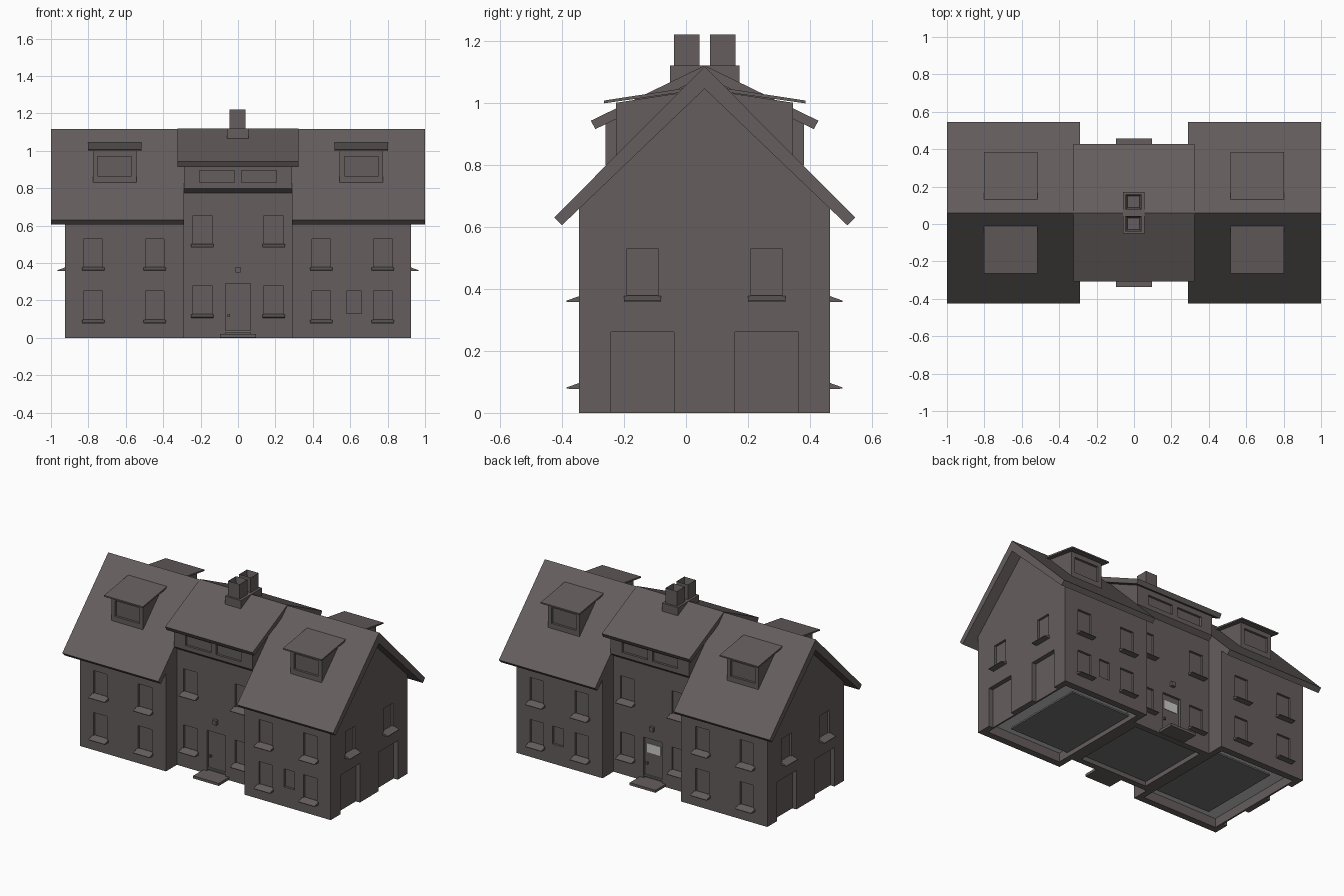
import bpy, bmesh, math
from mathutils import Matrix

if "Cube" in bpy.data.objects:
    bpy.data.objects.remove(bpy.data.objects["Cube"])

CY = 0.06  # ridge line of the house in y


def material(name, rgb):
    m = bpy.data.materials.new(name)
    m.diffuse_color = (*rgb, 1)
    m.use_nodes = True
    m.node_tree.nodes["Principled BSDF"].inputs["Base Color"].default_value = m.diffuse_color
    return m


BROWN = material("dark_brown", (0.13, 0.11, 0.11))
SLATE = material("floor_grey", (0.16, 0.16, 0.16))


# Local frame: u along the wall, d outward from the house centre, z up.
# Turn 0 = front, 1 = right, 2 = back, 3 = left.
def place(turn):
    return (Matrix.Translation((0, CY, 0)) @ Matrix.Rotation(turn * math.pi / 2, 4, 'Z'))


def prism(bm, profile, u0, u1, turn=0):
    """Extrude a (d, z) profile along u."""
    m = place(turn)
    ends = [[bm.verts.new(m @ Matrix.Translation((u, -d, z)).to_translation())
             for d, z in profile] for u in (u0, u1)]
    faces = [bm.faces.new(ends[0]), bm.faces.new(ends[1][::-1])]
    n = len(profile)
    for i in range(n):
        j = (i + 1) % n
        faces.append(bm.faces.new((ends[0][i], ends[1][i], ends[1][j], ends[0][j])))
    bmesh.ops.recalc_face_normals(bm, faces=faces)


def box(bm, u0, u1, d0, d1, z0, z1, turn=0):
    prism(bm, [(d0, z0), (d1, z0), (d1, z1), (d0, z1)], u0, u1, turn)


def finish(bm, name, mat=BROWN):
    me = bpy.data.meshes.new(name)
    bmesh.ops.recalc_face_normals(bm, faces=bm.faces[:])
    bm.to_mesh(me)
    bm.free()
    if mat:
        me.materials.append(mat)
    ob = bpy.data.objects.new(name, me)
    bpy.context.collection.objects.link(ob)
    return ob


def mirrored(half):
    """Full (d, z) outline from one half running down from the ridge."""
    return half + [(-d, z) for d, z in reversed(half) if d]


WING, MID, END, BAY = 0.405, 0.29, 0.926, 0.32

# Window list: turn, u, wall distance, bottom z
windows = []
for t in (0, 2):
    for s in (-1, 1):
        windows += [(t, s * u, WING, z) for u in (0.445, 0.775) for z in (0.095, 0.375)]
        windows += [(t, s * 0.19, MID, z) for z in (0.125, 0.5)]
for t in (1, 3):
    windows += [(t, s * 0.2, END, 0.375) for s in (-1, 1)]

# Recess cutter: windows, garage doors, entrance doors, bay and dormer lights
cut, sills = bmesh.new(), bmesh.new()
for t, u, d, z in windows:
    box(cut, u - 0.05, u + 0.05, d - 0.015, d + 0.02, z, z + 0.155, t)
    prism(sills, [(d - 0.005, z - 0.018), (d + 0.04, z - 0.017), (d + 0.04, z - 0.013),
                  (d - 0.005, z + 0.003)], u - 0.06, u + 0.06, t)
for t in (1, 3):
    for s in (-0.2, 0.2):
        box(cut, s - 0.102, s + 0.102, END - 0.03, END + 0.1, -0.1, 0.26, t)
for t in (0, 2):
    box(cut, -0.067, 0.067, MID - 0.015, MID + 0.02, 0.02, 0.29, t)
    e = 0.62 if t == 0 else -0.62
    box(cut, e - 0.04, e + 0.04, WING - 0.015, WING + 0.02, 0.13, 0.25, t)
    for s in (-1, 1):
        box(cut, s * 0.112 - 0.093, s * 0.112 + 0.093, BAY - 0.015, BAY + 0.02, 0.83, 0.895, t)
        box(cut, s * 0.66 - 0.09, s * 0.66 + 0.09, 0.27, 0.3, 0.865, 0.97, t)
# Hollow interiors, open at the bottom
for a, b, d in ((-0.885, -0.33, 0.36), (-0.25, 0.25, 0.25), (0.33, 0.885, 0.36)):
    box(cut, a, b, -d, d, -0.1, 0.6)
cutter = finish(cut, "recess_cutter", None)
cutter.hide_render = True
finish(sills, "window_sills")


def carve(ob):
    m = ob.modifiers.new("recesses", 'BOOLEAN')
    m.operation, m.solver, m.object = 'DIFFERENCE', 'EXACT', cutter
    bpy.context.view_layer.objects.active = ob
    bpy.ops.object.modifier_apply(modifier=m.name)


# Wing walls with gables, and their overhanging roofs
gable = mirrored([(0, 1.05), (WING, 0.662), (WING, 0)])
wing_roof = [(0, 1.117), (0.485, 0.63), (0.46, 0.605), (0, 1.045),
             (-0.46, 0.605), (-0.485, 0.63)]
for side, a, b, r in (("left", -END, -0.29, -1), ("right", 0.29, END, 1)):
    bm = bmesh.new()
    prism(bm, gable, a, b)
    carve(finish(bm, side + "_wing_walls"))
    bm = bmesh.new()
    prism(bm, wing_roof, 0.29 * r, r)
    finish(bm, side + "_wing_roof")

# Recessed middle section with a jutting upper window band
bm = bmesh.new()
prism(bm, mirrored([(0, 1.09), (BAY, 0.935), (BAY, 0.8), (MID, 0.775), (MID, 0)]), -0.29, 0.29)
carve(finish(bm, "middle_walls"))
bm = bmesh.new()
prism(bm, [(0, 1.12), (0.367, 0.942), (0.352, 0.915), (0, 1.085),
           (-0.352, 0.915), (-0.367, 0.942)], -0.323, 0.323)
finish(bm, "middle_roof")

# Four dormers
for t in (0, 2):
    for u in (-0.66, 0.66):
        bm = bmesh.new()
        prism(bm, [(0.285, 0.8), (0.285, 1.0), (0.09, 1.03), (0.09, 0.98)],
              u - 0.116, u + 0.116, t)
        carve(finish(bm, "dormer"))
        bm = bmesh.new()
        prism(bm, [(0.325, 0.998), (0.325, 1.007), (0.07, 1.046), (0.07, 1.034)],
              u - 0.143, u + 0.143, t)
        finish(bm, "dormer_roof")

# Chimney: shared base and two hollow stacks
bm = bmesh.new()
box(bm, -0.06, 0.057, -0.112, 0.112, 1.06, 1.12)
finish(bm, "chimney_base")
for c in (-0.058, 0.058):
    bm = bmesh.new()
    box(bm, -0.045, 0.04, c - 0.041, c + 0.041, 1.1, 1.22)
    top = max(bm.faces, key=lambda f: f.calc_center_median().z)
    bmesh.ops.inset_region(bm, faces=[top], thickness=0.014)
    bmesh.ops.translate(bm, verts=top.verts[:], vec=(0, 0, -0.05))
    finish(bm, "chimney_stack")

# Entrances: step, lamp, knob, and a door light (fanlight in front, pane behind)
for t in (0, 2):
    bm = bmesh.new()
    box(bm, -0.095, 0.095, MID - 0.03, 0.398, 0.003, 0.02, t)
    finish(bm, "door_step")
    bm = bmesh.new()
    box(bm, -0.014, 0.014, MID - 0.005, MID + 0.02, 0.35, 0.38, t)
    finish(bm, "door_lamp")
    bm = bmesh.new()
    box(bm, -0.056, -0.042, MID - 0.02, MID - 0.002, 0.113, 0.127, t)
    finish(bm, "door_knob")
bm = bmesh.new()
arch = [bm.verts.new((0.045 * math.cos(a), CY - MID + 0.011, 0.198 + 0.042 * math.sin(a)))
        for a in [i * math.pi / 10 for i in range(11)]]
face = bm.faces.new(arch)
bmesh.ops.inset_region(bm, faces=[face], thickness=0.005)
bmesh.ops.translate(bm, verts=face.verts[:], vec=(0, 0.003, 0))
finish(bm, "front_fanlight")
bm = bmesh.new()
box(bm, -0.05, 0.05, MID - 0.02, MID - 0.012, 0.19, 0.25, 2)
finish(bm, "back_door_pane", None)

# Ground floor slab and the pale ceiling layer above it
bm = bmesh.new()
box(bm, -0.77, 0.77, -0.285, 0.285, 0.03, 0.04)
finish(bm, "floor_slab", SLATE)
bm = bmesh.new()
box(bm, -0.885, 0.885, -0.36, 0.36, 0.07, 0.075)
for v in bm.verts:
    v.co.y = CY + max(-0.27, min(0.27, v.co.y - CY))
box(bm, 0.33, 0.885, -0.36, 0.36, 0.06, 0.065)
box(bm, -0.885, -0.33, -0.36, 0.36, 0.06, 0.065)
finish(bm, "inner_floor", None)

bpy.data.objects.remove(cutter)
